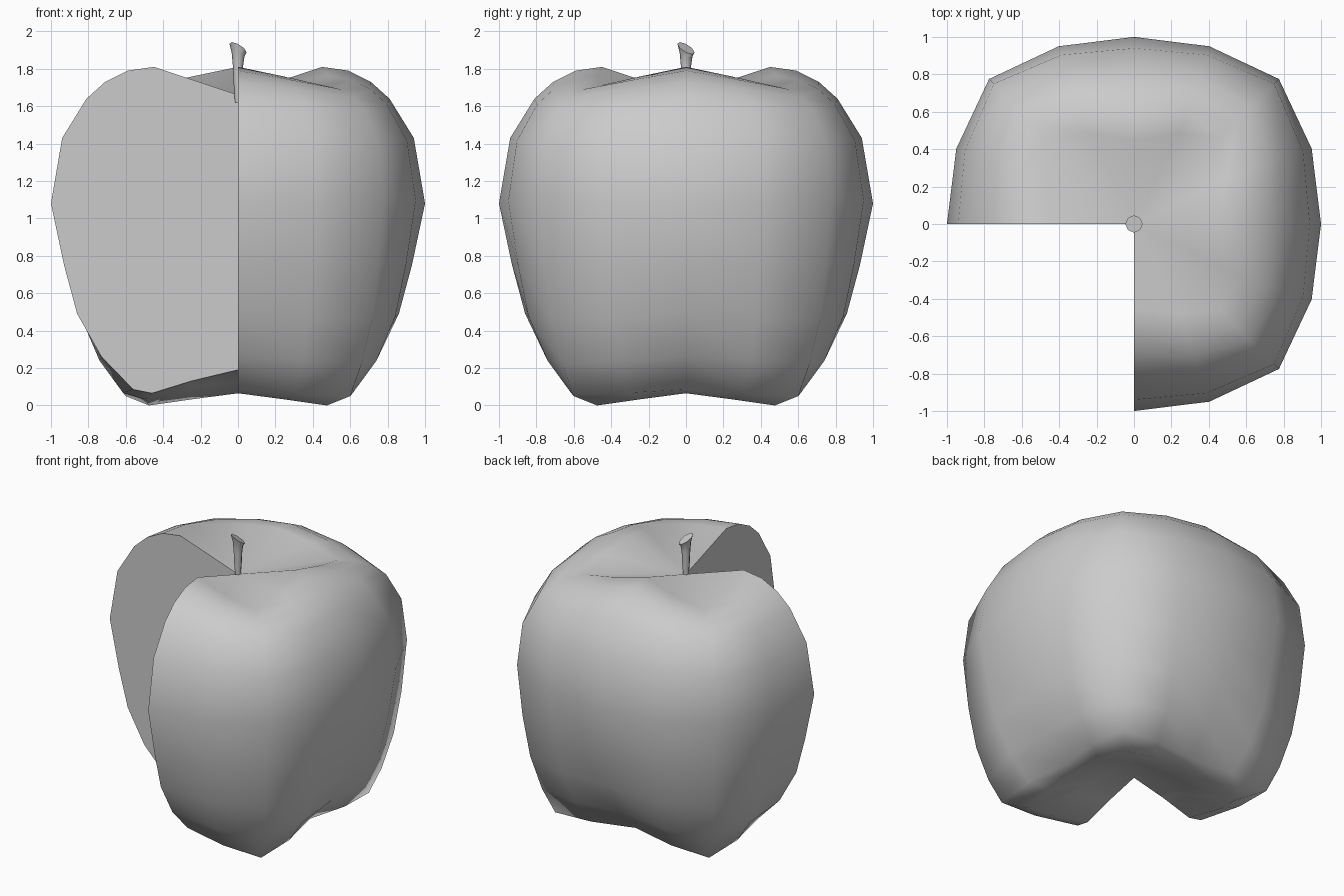
import bpy, bmesh, math
from mathutils import Vector, Matrix

if "Cube" in bpy.data.objects:
    bpy.data.objects.remove(bpy.data.objects["Cube"])

# half profiles (radius, z) on the axes, and (x = y, z) on the bulging diagonals
AXIS = [(.45, 1.81), (.59, 1.79), (.71, 1.73), (.81, 1.64), (.94, 1.43), (1, 1.08),
        (.93, .75), (.86, .49), (.73, .26), (.56, .085), (.46, .065), (.25, .13)]
DIAG = [(.46, 1.71), (.55, 1.69), (.62, 1.65), (.68, 1.58), (.75, 1.40), (.775, 1.11),
        (.75, .75), (.715, .46), (.66, .22), (.60, .05), (.475, 0), (.25, .10)]
TOP, BOTTOM = 1.66, .19


def finish(bm, name, angle):
    bmesh.ops.recalc_face_normals(bm, faces=bm.faces)
    me = bpy.data.meshes.new(name)
    bm.to_mesh(me)
    bm.free()
    ob = bpy.data.objects.new(name, me)
    bpy.context.collection.objects.link(ob)
    bpy.ops.object.select_all(action='DESELECT')
    ob.select_set(True)
    bpy.context.view_layer.objects.active = ob
    bpy.ops.object.shade_smooth_by_angle(angle=math.radians(angle))
    return ob


def skin_point(i, j):
    """Point on ring i at step j of 22.5 degrees, counted from -y."""
    (a, za), (c, zc) = AXIS[i], DIAG[i]
    x, y, zm = (a + c) / 2 + .0625 * a, .52 * c, (za + zc) / 2
    p = [(a, 0, za), (x, y, zm), (c, c, zc), (y, x, zm)][j % 4]
    return Matrix.Rotation((j // 4 - 1) * math.pi / 2, 3, 'Z') @ Vector(p)


# fruit body: three quarters of the lobed skin
bm = bmesh.new()
top = bm.verts.new((0, 0, TOP))
bottom = bm.verts.new((0, 0, BOTTOM))
cols = [[top] + [bm.verts.new(skin_point(i, j)) for i in range(len(AXIS))] + [bottom]
        for j in range(13)]
for l, r in zip(cols, cols[1:]):
    bm.faces.new((top, l[1], r[1]))
    bm.faces.new((bottom, r[-2], l[-2]))
    for i in range(1, len(l) - 2):
        bm.faces.new((l[i], l[i + 1], r[i + 1], r[i]))
# flat cut faces meeting on the core line
bm.faces.new(cols[0])
bm.faces.new(cols[-1])
finish(bm, "cut_apple", 60)

# stem: flared, with a slanted top
bm = bmesh.new()
rings = []
for r, z, tilt in [(.016, 1.62, 0), (.024, 1.73, 0), (.028, 1.82, .05),
                   (.034, 1.875, .35), (.046, 1.91, .5)]:
    ring = []
    for k in range(8):
        a = k * math.pi / 4
        x, y = r * math.cos(a), r * math.sin(a)
        ring.append(bm.verts.new((x, y, z - tilt * (x + y))))
    rings.append(ring)
for l, u in zip(rings, rings[1:]):
    for k in range(8):
        n = (k + 1) % 8
        bm.faces.new((l[k], l[n], u[n], u[k]))
bm.faces.new(rings[0])
bm.faces.new(rings[-1])
finish(bm, "stem", 50)
